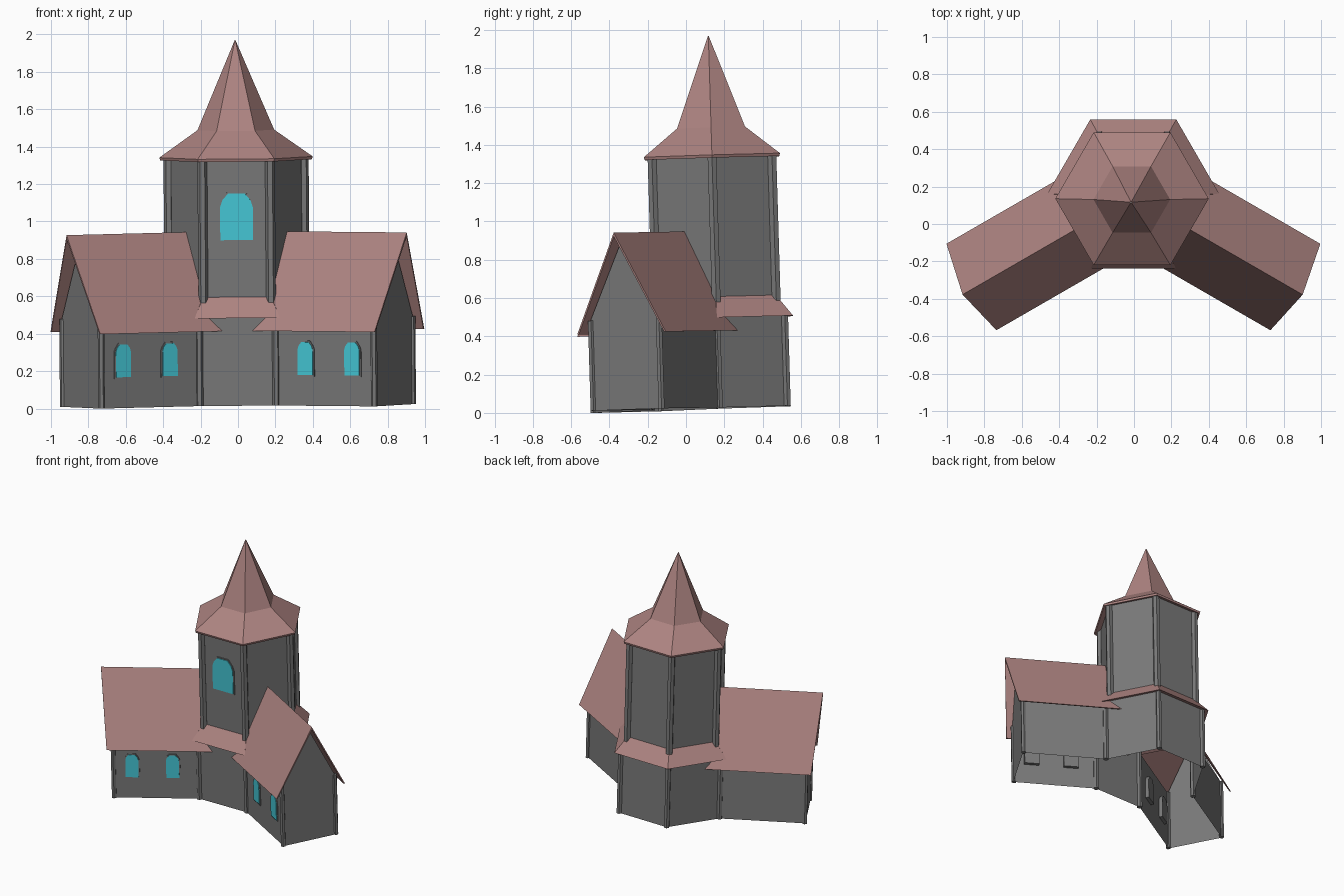
import bpy, bmesh
from math import cos, sin, radians, pi
from mathutils import Matrix, Vector

if "Cube" in bpy.data.objects:
    bpy.data.objects.remove(bpy.data.objects["Cube"])

CY = 0.175            # centre of the hexagonal tower in y
# the whole building leans back to front very slightly
LEAN = Matrix.Translation((0, 0, 0.02)) @ Matrix.Rotation(0.03, 4, 'X') @ Matrix.Rotation(-0.008, 4, 'Y')


def material(name, rgb):
    m = bpy.data.materials.new(name)
    m.diffuse_color = (*rgb, 1)
    m.use_nodes = True
    m.node_tree.nodes["Principled BSDF"].inputs["Base Color"].default_value = m.diffuse_color
    return m


ROOF = material("roof_tile", (0.42, 0.23, 0.22))
GLASS = material("window_glass", (0.06, 0.58, 0.68))
STONE = material("stone", (0.19, 0.19, 0.19))


def make(name, verts, faces, mat):
    bm = bmesh.new()
    vs = [bm.verts.new(v) for v in verts]
    for f in faces:
        bm.faces.new([vs[i] for i in f])
    bmesh.ops.recalc_face_normals(bm, faces=bm.faces)
    me = bpy.data.meshes.new(name)
    bm.to_mesh(me)
    bm.free()
    me.materials.append(mat)
    ob = bpy.data.objects.new(name, me)
    bpy.context.collection.objects.link(ob)
    ob.matrix_world = LEAN
    return ob


def hex_loft(name, rings, mat, skip=(), x=0, y=CY):
    """Six-sided loft through (radius, z) rings; skip drops whole sides."""
    verts = [(x + r * cos(i * pi / 3), y + r * sin(i * pi / 3), z) for r, z in rings for i in range(6)]
    faces = [(k * 6 + i, k * 6 + (i + 1) % 6, k * 6 + 6 + (i + 1) % 6, k * 6 + 6 + i)
             for k in range(len(rings) - 1) for i in range(6) if i not in skip]
    return make(name, verts, faces, mat)


def prism(name, front, back, mat):
    n = len(front)
    faces = [range(n), range(2 * n - 1, n - 1, -1)]
    faces += [(i, (i + 1) % n, n + (i + 1) % n, n + i) for i in range(n)]
    return make(name, list(front) + list(back), faces, mat)


def column(name, x, y, r, z0, z1):
    ring = [(x + r * cos(i * pi / 3), y + r * sin(i * pi / 3)) for i in range(6)]
    return prism(name, [(a, b, z0) for a, b in ring], [(a, b, z1) for a, b in ring], STONE)


def window(name, origin, right, out, w, z0, z1):
    """Arched pane with a thin frame; origin is on the wall at ground level."""
    def outline(grow, depth):
        h = w / 2 + grow
        spring = z1 - w * 0.42
        pts = [(-h, z0 - grow), (h, z0 - grow), (h, spring), (h * 0.85, spring + w * 0.22),
               (h * 0.5, z1 + grow), (-h * 0.5, z1 + grow), (-h * 0.85, spring + w * 0.22), (-h, spring)]
        return [origin + right * a + out * depth + Vector((0, 0, b)) for a, b in pts]
    prism(name + "_frame", outline(0.008, 0.006), outline(0.008, -0.025), STONE)
    prism(name + "_pane", outline(0, 0.01), outline(0, -0.01), GLASS)


# Central hexagonal body, open towards the two wings
hex_loft("lower_walls", [(0.41, 0), (0.41, 0.49)], STONE, skip=(3, 5))
hex_loft("skirt_roof", [(0.40, 0.49), (0.46, 0.47), (0.36, 0.58)], ROOF)
hex_loft("tower_walls", [(0.36, 0.56), (0.36, 1.33)], STONE)

# Bell-shaped spire with a pointed top
hex_loft("spire", [(0.35, 1.325), (0.405, 1.305), (0.41, 1.32), (0.205, 1.465), (0.002, 1.945)], ROOF)

# Corner columns
for i in range(6):
    c, s = cos(i * pi / 3), sin(i * pi / 3)
    column(f"lower_column_{i}", 0.41 * c, CY + 0.41 * s, 0.02, 0, 0.48)
    column(f"tower_column_{i}", 0.362 * c, CY + 0.362 * s, 0.026, 0.55, 1.32)

# Tower window
window("tower_window", Vector((0, CY - 0.312, 0)), Vector((1, 0, 0)), Vector((0, -1, 0)), 0.175, 0.885, 1.135)

# Two gabled wings
for side, s in (("left", -1), ("right", 1)):
    along = Vector((s * cos(radians(30)), -0.5, 0))
    front = Vector((s * -0.5, -cos(radians(30)), 0))

    def at(a, p, z):
        return Vector((0, CY, z)) + along * a + front * p

    # walls: two sides and the gable end, open underneath
    prof = [(-0.205, 0), (-0.205, 0.47), (0, 0.89), (0.205, 0.47), (0.205, 0)]
    verts = [at(a, p, z) for a in (0.355, 0.965) for p, z in prof]
    make(f"{side}_wing_walls", verts, [(0, 1, 6, 5), (3, 4, 9, 8), (5, 6, 7, 8, 9)], STONE)

    # roof with the ridge reaching further out than the eaves
    rp = [(-0.267, 0.40, 1.0), (0, 0.925, 1.05), (0.267, 0.40, 1.0),
          (0.257, 0.40, 1.0), (0, 0.905, 1.05), (-0.257, 0.40, 1.0)]
    prism(f"{side}_wing_roof", [at(0.245, p, z) for p, z, e in rp], [at(e, p, z) for p, z, e in rp], ROOF)

    for k, p in enumerate((-0.205, 0.205)):
        v = at(0.96, p, 0)
        column(f"{side}_wing_column_{k}", v.x, v.y, 0.018, 0, 0.47)
    for k, a in enumerate((0.54, 0.828)):
        window(f"{side}_wing_window_{k}", at(a, 0.205, 0), along, front, 0.092, 0.165, 0.34)
